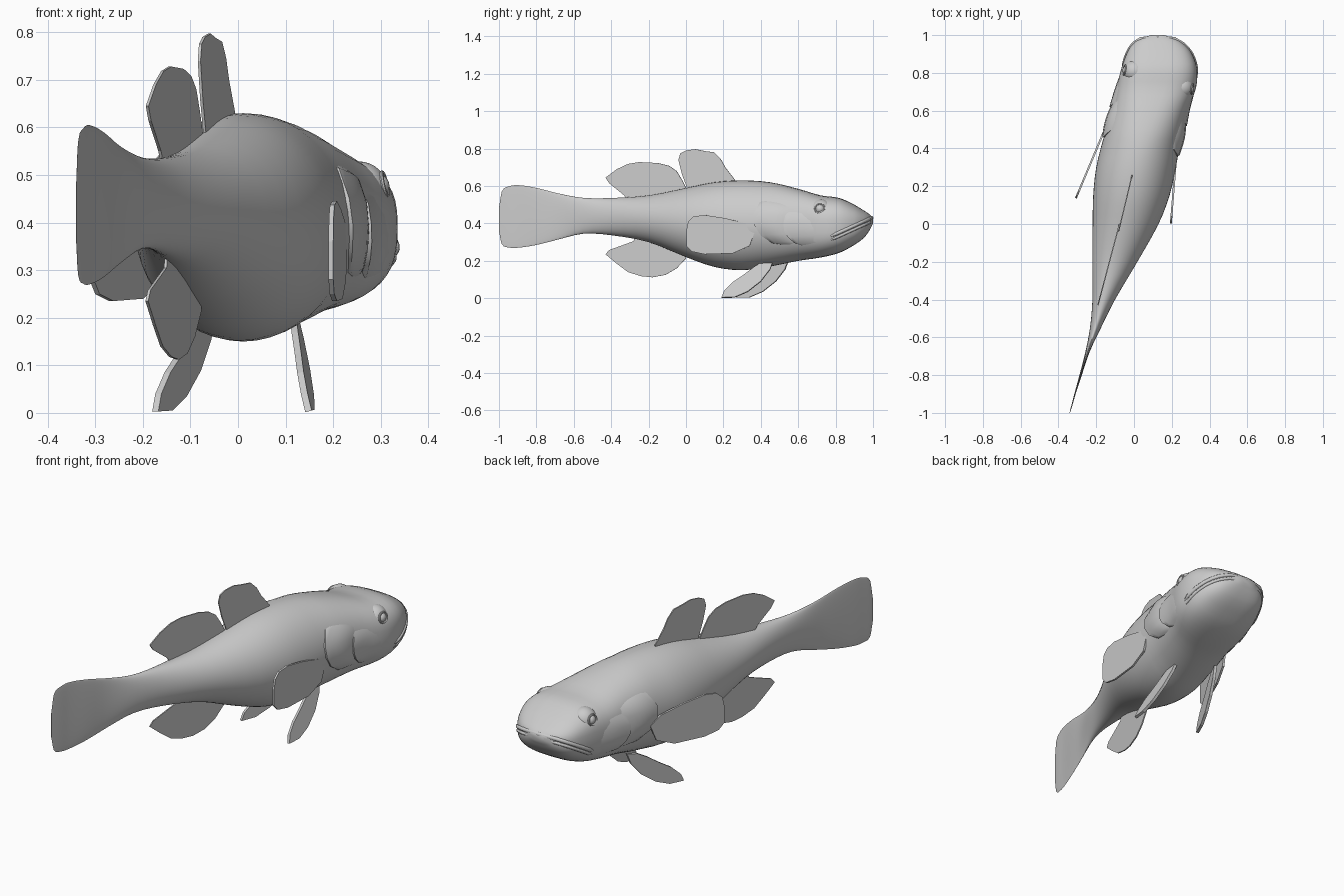
import bpy, bmesh, math
from mathutils import Vector

if "Cube" in bpy.data.objects:
    bpy.data.objects.remove(bpy.data.objects["Cube"])

# Body stations from tail to snout: y, left x, right x, bottom z, top z
ROWS = [
    (-1.00, -.341, -.339, .36, .48), (-.985, -.338, -.334, .29, .57),
    (-.95, -.329, -.323, .272, .597), (-.90, -.316, -.309, .27, .605),
    (-.80, -.289, -.276, .285, .59), (-.68, -.258, -.236, .315, .56),
    (-.55, -.233, -.175, .345, .537), (-.40, -.220, -.100, .337, .536),
    (-.20, -.220, .018, .30, .55), (0, -.219, .130, .22, .59),
    (.15, -.216, .188, .168, .62), (.30, -.200, .222, .150, .63),
    (.45, -.163, .248, .170, .62), (.60, -.118, .285, .200, .585),
    (.72, -.092, .328, .218, .55), (.82, -.068, .334, .243, .536),
    (.90, -.040, .308, .285, .500), (.95, -.010, .268, .322, .470),
    (.98, .028, .222, .36, .450), (1.0, .09, .16, .40, .430)]


def station(y):
    """Smoothly interpolated station at y."""
    y = max(-1, min(1, y))
    i = next((k for k in range(len(ROWS) - 1) if y <= ROWS[k + 1][0]), len(ROWS) - 2)
    a, b = ROWS[i], ROWS[i + 1]
    p, q = ROWS[max(i - 1, 0)], ROWS[min(i + 2, len(ROWS) - 1)]
    h = b[0] - a[0]
    t = (y - a[0]) / h
    out = []
    for c in range(1, 5):
        m0 = (b[c] - p[c]) / (b[0] - p[0]) * h
        m1 = (q[c] - a[c]) / (q[0] - a[0]) * h
        out.append((2*t**3 - 3*t*t + 1)*a[c] + (t**3 - 2*t*t + t)*m0
                   + (3*t*t - 2*t**3)*b[c] + (t**3 - t*t)*m1)
    return out


def power(y):
    """Cross-section squareness: round body, boxier head."""
    return 2.0 + 0.8 * max(0, min(1, (y - .4) / .4))


def side_x(y, z, side, off=0):
    """x of the body flank at (y, z)."""
    l, r, b, t = station(y)
    rel = min(.98, abs(z - (b + t) / 2) / ((t - b) / 2))
    n = power(y)
    return (l + r) / 2 + side * ((r - l) / 2 * (1 - rel**n)**(1 / n) + off)


def finish(ob, angle=40):
    bpy.ops.object.select_all(action='DESELECT')
    bpy.context.view_layer.objects.active = ob
    ob.select_set(True)
    bpy.ops.object.shade_smooth_by_angle(angle=math.radians(angle))


def make(name, verts, faces, thick=0, angle=40):
    me = bpy.data.meshes.new(name)
    me.from_pydata(verts, [], faces)
    bm = bmesh.new()
    bm.from_mesh(me)
    bmesh.ops.recalc_face_normals(bm, faces=bm.faces)
    bm.to_mesh(me)
    bm.free()
    ob = bpy.data.objects.new(name, me)
    bpy.context.collection.objects.link(ob)
    if thick:  # flat sheet, stays flat shaded
        m = ob.modifiers.new("thickness", 'SOLIDIFY')
        m.thickness, m.offset = thick, 0
    else:
        finish(ob, angle)
    return ob


# Body, head and tail fin in one loft
N = 48
ys = []
for a, b in zip(ROWS, ROWS[1:]):
    ys += [a[0] + (b[0] - a[0]) * k / 3 for k in range(3)]
ys.append(1.0)
verts, faces = [], []
for y in ys:
    l, r, b, t = station(y)
    e = 2 / power(y)
    for k in range(N):
        a = 2 * math.pi * k / N
        c, s = math.cos(a), math.sin(a)
        verts.append(((l + r)/2 + (r - l)/2 * math.copysign(abs(c)**e, c), y,
                      (b + t)/2 + (t - b)/2 * math.copysign(abs(s)**e, s)))
for i in range(len(ys) - 1):
    for k in range(N):
        faces.append((i*N + k, i*N + (k+1) % N, (i+1)*N + (k+1) % N, (i+1)*N + k))
faces += [tuple(range(N)), tuple(range((len(ys)-1)*N, len(ys)*N))]
make("body", verts, faces, angle=60)


def fin(name, outline, x0, ky, kz=0, shift=0, thick=.006):
    """Flat fin drawn in side view, with x = x0 + ky*y + kz*z."""
    pts = [(x0 + ky*(y + shift) + kz*z, y + shift, z) for y, z in outline]
    make(name, pts, [tuple(range(len(pts)))], thick)


# Unpaired fins
fin("first_dorsal_fin", [(.26, .60), (.26, .635), (.21, .70), (.185, .745), (.15, .78), (.10, .787),
    (.05, .797), (0, .79), (-.03, .775), (-.04, .74), (-.02, .66), (.01, .58), (.1, .58)], -.072, .24)
fin("second_dorsal_fin", [(0, .56), (0, .59), (-.02, .63), (-.05, .68), (-.09, .708), (-.15, .723),
    (-.25, .728), (-.31, .718), (-.37, .69), (-.43, .645), (-.41, .615), (-.33, .55),
    (-.31, .52), (-.16, .53)], -.077, .265)
fin("anal_fin", [(0, .25), (0, .213), (-.05, .16), (-.11, .125), (-.18, .112), (-.24, .118),
    (-.31, .14), (-.37, .185), (-.43, .235), (-.41, .258), (-.28, .305), (-.27, .34), (-.14, .31)],
    -.08, .26)

# Paired fins
pectoral = [(.37, .36), (.32, .40), (.21, .428), (.10, .445), (.04, .437), (.012, .41), (.002, .36),
            (.002, .28), (.03, .25), (.10, .235), (.25, .24), (.34, .28)]
fin("right_pectoral_fin", pectoral, .195, .08, thick=.01)
fin("left_pectoral_fin", pectoral, -.365, .42, shift=.135, thick=.01)
pelvic = [(.47, .21), (.42, .20), (.37, .17), (.31, .125), (.25, .085), (.205, .04), (.19, .003),
          (.26, .005), (.33, .035), (.40, .09), (.45, .155)]
fin("right_pelvic_fin", pelvic, .13, .10, -.28, thick=.014)
fin("left_pelvic_fin", pelvic, -.29, .43, shift=.08, thick=.014)


def flap(name, front, rear, side, shift, lift, step):
    """Domed gill plate over the flank, ending in a stepped rear edge."""
    verts, faces = [], []
    n, m = len(front), 8
    for i, ((fy, fz), (ry, rz)) in enumerate(zip(front, rear)):
        for j in range(m + 2):
            s = min(1, j / m)
            y, z = fy + (ry - fy)*s + shift, fz + (rz - fz)*s
            end = math.sin(math.pi * i / (n - 1))**.5 if 0 < i < n - 1 else 0
            off = -.015 if j > m else -.006 + end * (lift * math.sin(math.pi * s) + (step + .006) * s)
            verts.append((side_x(y, z, side, off), y, z))
    w = m + 2
    for i in range(n - 1):
        for j in range(w - 1):
            faces.append((i*w + j, i*w + j + 1, (i+1)*w + j + 1, (i+1)*w + j))
    make(name, verts, faces, angle=45)


# Gills and eyes on each side; the bend of the body pushes the left ones forward
for word, side, shift in (("right", 1, 0), ("left", -1, .10)):
    flap(word + "_gill_cover",
         [(.54, .505), (.57, .48), (.58, .44), (.58, .39), (.58, .35), (.59, .31), (.61, .285)],
         [(.46, .525), (.395, .515), (.36, .45), (.365, .39), (.40, .335), (.46, .295), (.56, .28)],
         side, shift, .018, .009)
    flap(word + "_cheek_plate",
         [(.60, .48), (.66, .46), (.70, .42), (.72, .38), (.73, .34), (.73, .30), (.70, .275)],
         [(.55, .475), (.53, .44), (.52, .40), (.525, .36), (.545, .325), (.58, .295), (.64, .275)],
         side, shift, .002, .018)

    y, z = .715 + shift, .48
    d = Vector((side, -.15 * side, .22)).normalized()
    p = Vector((side_x(y, z, side), y, z))
    rot = d.to_track_quat('Z', 'Y').to_euler()
    bpy.ops.mesh.primitive_uv_sphere_add(segments=24, ring_count=16, radius=.06,
                                         location=p - d * .054, rotation=rot)
    bpy.context.object.name = word + "_eye_socket"
    finish(bpy.context.object)
    bpy.ops.mesh.primitive_torus_add(major_segments=24, minor_segments=8, major_radius=.025,
                                     minor_radius=.005, location=p + d * .001, rotation=rot)
    bpy.context.object.name = word + "_eye_rim"
    finish(bpy.context.object)
    bpy.ops.mesh.primitive_uv_sphere_add(segments=20, ring_count=12, radius=.025,
                                         location=p - d * .014, rotation=rot)
    bpy.context.object.name = word + "_eyeball"
    finish(bpy.context.object)


def lip(name, drop, radius):
    """Tube hugging the snout from corner to corner."""
    path = []
    for side, start in ((1, .775), (-1, .825)):
        half = []
        for k in range(9):
            y = start + (.98 - start) * k / 8
            z = .332 + (.425 - .332) * k / 8 - drop
            half.append((side_x(y, z, side, -.003), y, z))
        path += half if side > 0 else [(.125, .992, .43 - drop)] + half[::-1]
    cu = bpy.data.curves.new(name, 'CURVE')
    cu.dimensions, cu.bevel_depth, cu.bevel_resolution, cu.use_fill_caps = '3D', radius, 2, True
    sp = cu.splines.new('POLY')
    sp.points.add(len(path) - 1)
    for pt, co in zip(sp.points, path):
        pt.co = (*co, 1)
        pt.radius = 1
    sp.points[0].radius = sp.points[-1].radius = .5
    sp.use_smooth = True
    ob = bpy.data.objects.new(name, cu)
    bpy.context.collection.objects.link(ob)


# Mouth
lip("upper_lip", 0, .010)
lip("lower_lip", .020, .008)
